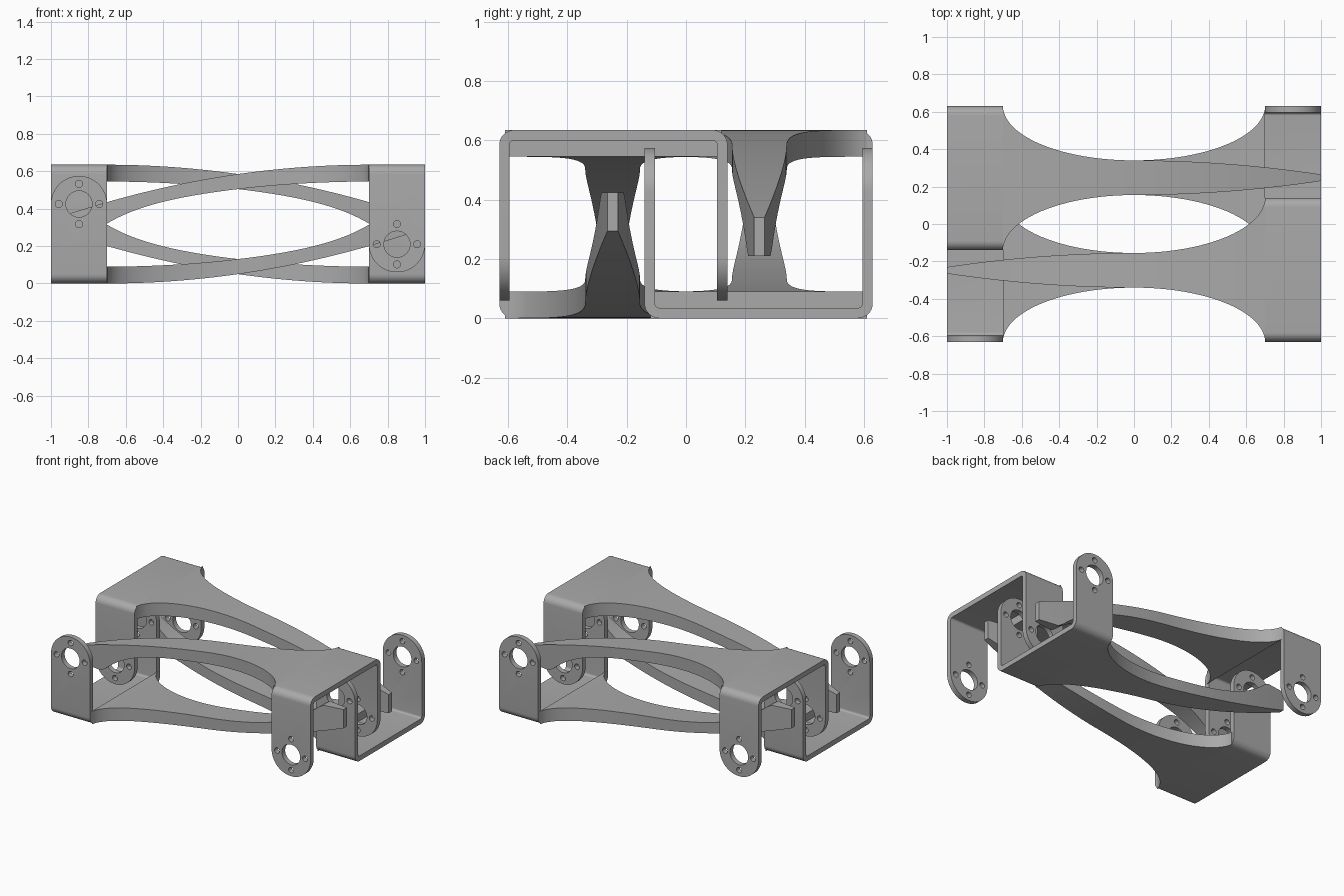
import bpy, bmesh, math
from mathutils import Vector

if "Cube" in bpy.data.objects:
    bpy.data.objects.remove(bpy.data.objects["Cube"])

MID = 0.3175            # half of the height; parts are modelled around it
Y0, Y1 = -0.14, 0.63    # width of one bracket
WALL = 0.035
PIVOT_Z = 0.21 - MID    # centre of the rounded leg end

grey = bpy.data.materials.new("metal grey")
grey.use_nodes = True
colour = (0.4, 0.4, 0.4, 1)
grey.diffuse_color = colour
grey.node_tree.nodes["Principled BSDF"].inputs["Base Color"].default_value = colour


def prism(name, outline, direction):
    """Extrude a closed outline of 3D points along a direction."""
    bm = bmesh.new()
    face = bm.faces.new([bm.verts.new(p) for p in outline])
    new = bmesh.ops.extrude_face_region(bm, geom=[face])["geom"]
    bmesh.ops.translate(bm, vec=Vector(direction),
                        verts=[v for v in new if isinstance(v, bmesh.types.BMVert)])
    return to_object(name, bm)


def to_object(name, bm):
    bmesh.ops.recalc_face_normals(bm, faces=bm.faces)
    mesh = bpy.data.meshes.new(name)
    bm.to_mesh(mesh)
    bm.free()
    obj = bpy.data.objects.new(name, mesh)
    bpy.context.collection.objects.link(obj)
    return obj


def arc(cy, cz, r, start, end, n):
    for i in range(n + 1):
        a = math.radians(start + (end - start) * i / n)
        yield cy + r * math.cos(a), cz + r * math.sin(a)


def circle_prism(x, z, r, n):
    pts = list(arc(x, z, r, 0, 360, n))[:-1]
    return prism("hole_cutter", [(px, -1, pz) for px, pz in pts], (0, 2, 0))


def finish(mesh):
    mesh.materials.clear()
    mesh.materials.append(grey)
    for p in mesh.polygons:
        p.use_smooth = True
    mesh.set_sharp_from_angle(angle=math.radians(30))
    return mesh


def make_bracket():
    # Inverted U profile with rounded corners
    r, ri, low = 0.05, 0.015, PIVOT_Z - 0.2
    profile = [(Y0, low)]
    profile += arc(Y0 + r, MID - r, r, 180, 90, 8)
    profile += arc(Y1 - r, MID - r, r, 90, 0, 8)
    profile += [(Y1, low), (Y1 - WALL, low)]
    profile += arc(Y1 - r, MID - r, ri, 0, 90, 6)
    profile += arc(Y0 + r, MID - r, ri, 90, 180, 6)
    profile += [(Y0 + WALL, low)]
    body = prism("bracket", [(-1, y, z) for y, z in profile], (0.3, 0, 0))

    # Round the leg ends, then drill the centre and screw holes
    cx = -0.85
    outline = [(-1, 1), *arc(cx, PIVOT_Z, 0.15, 180, 360, 32), (-0.7, 1)]
    jobs = [(prism("leg_cutter", [(x, -1, z) for x, z in outline], (0, 2, 0)), 'INTERSECT'),
            (circle_prism(cx, PIVOT_Z, 0.07, 32), 'DIFFERENCE')]
    for dx, dz in ((1, 0), (-1, 0), (0, 1), (0, -1)):
        hole = circle_prism(cx + dx * 0.108, PIVOT_Z + dz * 0.108, 0.019, 16)
        jobs.append((hole, 'DIFFERENCE'))
    for cutter, mode in jobs:
        cutter.hide_render = True
        mod = body.modifiers.new("cut", 'BOOLEAN')
        mod.object, mod.operation, mod.solver = cutter, mode, 'EXACT'
    bpy.context.view_layer.update()
    graph = bpy.context.evaluated_depsgraph_get()
    mesh = bpy.data.meshes.new_from_object(body.evaluated_get(graph))
    for obj in [body] + [c for c, _ in jobs]:
        bpy.data.objects.remove(obj)
    return finish(mesh)


def arm_section(x):
    """Four corners of the arm at x."""
    u = x + 0.7
    if x < 0:   # elliptical waist
        s = math.sqrt(max(0, 1 - (x / 0.7) ** 2))
        lo = max(Y0 + 0.295 * s, Y0 + 0.02)
        hi = min(Y1 - 0.29 * s, Y1 - 0.02)
    else:       # slim tip
        half = 0.0925 - 0.075 * x * x
        lo, hi = 0.2475 - half, 0.2475 + half
    top = MID - 0.102 * u * u
    bottom = max(0.545 - MID - 0.082 * u * u - 0.0043 * u ** 8, PIVOT_Z)
    return [(x, lo, bottom), (x, hi, bottom), (x, hi, top), (x, lo, top)]


def make_arm():
    stations = [-0.7 * math.cos(math.pi / 2 * i / 24) for i in range(24)]
    stations += [i / 28 for i in range(29)]
    bm = bmesh.new()
    rings = [[bm.verts.new(p) for p in arm_section(x)] for x in stations]
    for a, b in zip(rings, rings[1:]):
        for i in range(4):
            j = (i + 1) % 4
            bm.faces.new((a[i], a[j], b[j], b[i]))
    bm.faces.new(rings[0])
    bm.faces.new(rings[-1])
    obj = to_object("arm", bm)
    mesh = obj.data
    bpy.data.objects.remove(obj)
    return finish(mesh)


# Four identical bracket-and-arm pairs, each a half turn from the others
meshes = {"bracket": make_bracket(), "arm": make_arm()}
places = {"upper_right": (0, 0, 0), "upper_left": (0, 0, math.pi),
          "lower_right": (math.pi, 0, 0), "lower_left": (0, math.pi, 0)}
for place, turn in places.items():
    for part, mesh in meshes.items():
        obj = bpy.data.objects.new(f"{place}_{part}", mesh)
        obj.location = (0, 0, MID)
        obj.rotation_euler = turn
        bpy.context.collection.objects.link(obj)
